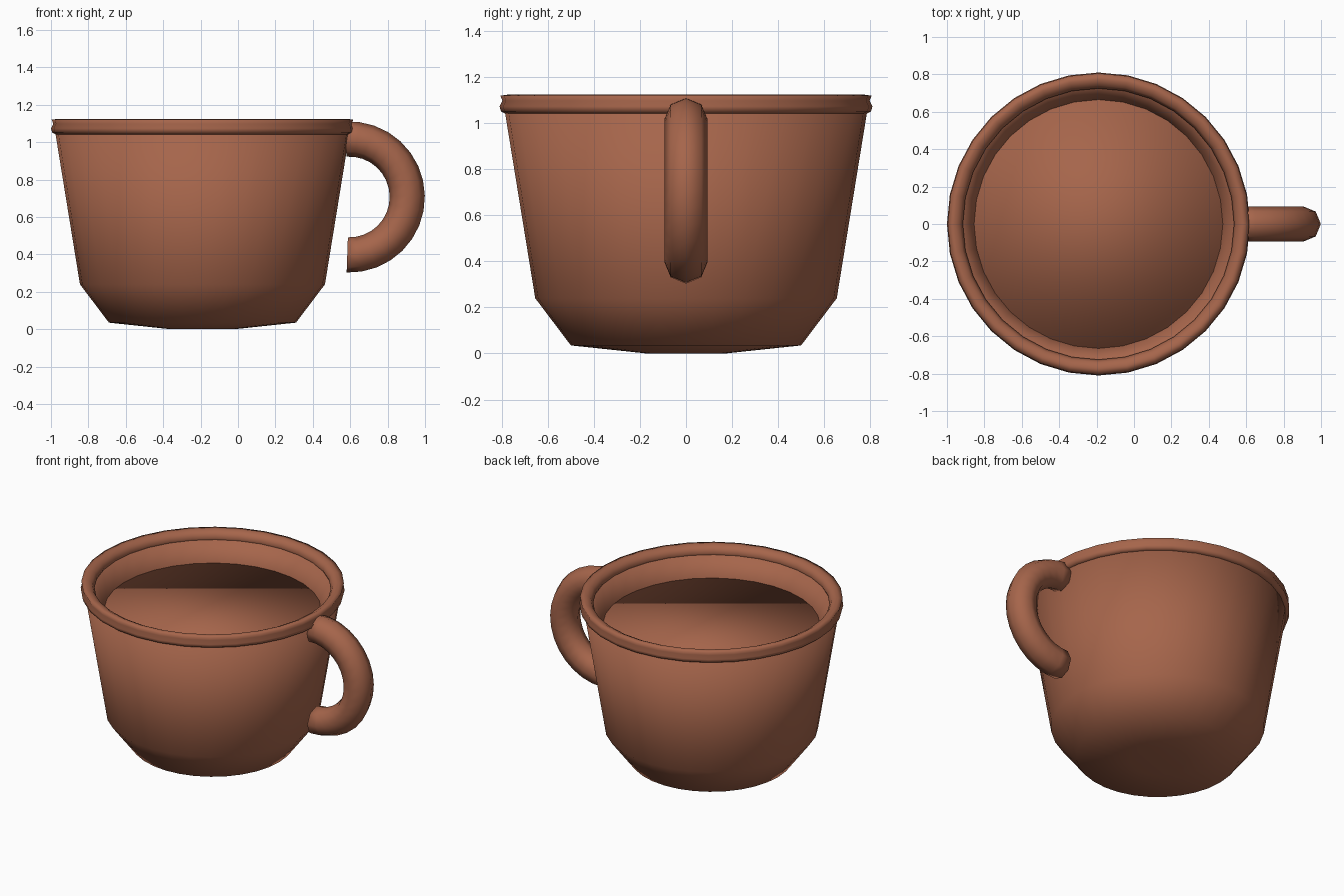
import bpy
import bmesh
from math import sin, cos, pi, radians
from mathutils import Vector

if "Cube" in bpy.data.objects:
    bpy.data.objects.remove(bpy.data.objects["Cube"], do_unlink=True)

CUP_X = -0.19
SIDES = 32

clay = bpy.data.materials.new("terracotta_clay")
clay.use_nodes = True
color = (0.38, 0.13, 0.07, 1)
clay.diffuse_color = color
clay.node_tree.nodes["Principled BSDF"].inputs["Base Color"].default_value = color


def loft(name, rings, closed=False):
    """Bridge successive rings of points; cap both ends unless closed."""
    bm = bmesh.new()
    loops = [[bm.verts.new(p) for p in ring] for ring in rings]
    pairs = list(zip(loops, loops[1:]))
    if closed:
        pairs.append((loops[-1], loops[0]))
    else:
        bm.faces.new(loops[0])
        bm.faces.new(loops[-1])
    for a, b in pairs:
        for i in range(len(a)):
            j = (i + 1) % len(a)
            bm.faces.new((a[i], a[j], b[j], b[i]))
    bmesh.ops.recalc_face_normals(bm, faces=bm.faces)
    for face in bm.faces:
        face.smooth = True
    mesh = bpy.data.meshes.new(name)
    bm.to_mesh(mesh)
    bm.free()
    mesh.materials.append(clay)
    obj = bpy.data.objects.new(name, mesh)
    bpy.context.collection.objects.link(obj)
    return obj


def lathe(name, profile, closed=False):
    """Turn (radius, height) points around the cup axis."""
    turns = [2 * pi * i / SIDES for i in range(SIDES)]
    rings = [[(CUP_X + r * cos(t), r * sin(t), z) for t in turns]
             for r, z in profile]
    return loft(name, rings, closed)


# Cup wall: outside from the foot up, then down the inside to the floor
lathe("cup_body", [(0.17, 0), (0.5, 0.035), (0.655, 0.24), (0.79, 1.07),
                   (0.735, 1.08), (0.665, 0.94), (0.63, 0.75),
                   (0.56, 0.26), (0.42, 0.1)])

# Rounded lip with a shallow groove on its outer side
lathe("rim", [(0.785, 1.042), (0.804, 1.052), (0.81, 1.074), (0.798, 1.098),
              (0.806, 1.12), (0.77, 1.125), (0.74, 1.11),
              (0.725, 1.08), (0.735, 1.05)], closed=True)

# Filling inside the cup
lathe("drink", [(0.665, 0.82), (0.665, 0.94)])

# Handle: an eight-sided tube swept along a half circle
center = Vector((0.595, 0, 0.707))
sweep, tube, steps = 0.31, 0.094, 16
rings = []
for k in range(steps + 1):
    a = radians(-92 + 186 * k / steps)
    out = Vector((cos(a), 0, sin(a)))
    ring = []
    for i in range(8):
        t = 2 * pi * i / 8
        ring.append(center + out * (sweep + tube * cos(t))
                    + Vector((0, tube * sin(t), 0)))
    rings.append(ring)
loft("handle", rings)
